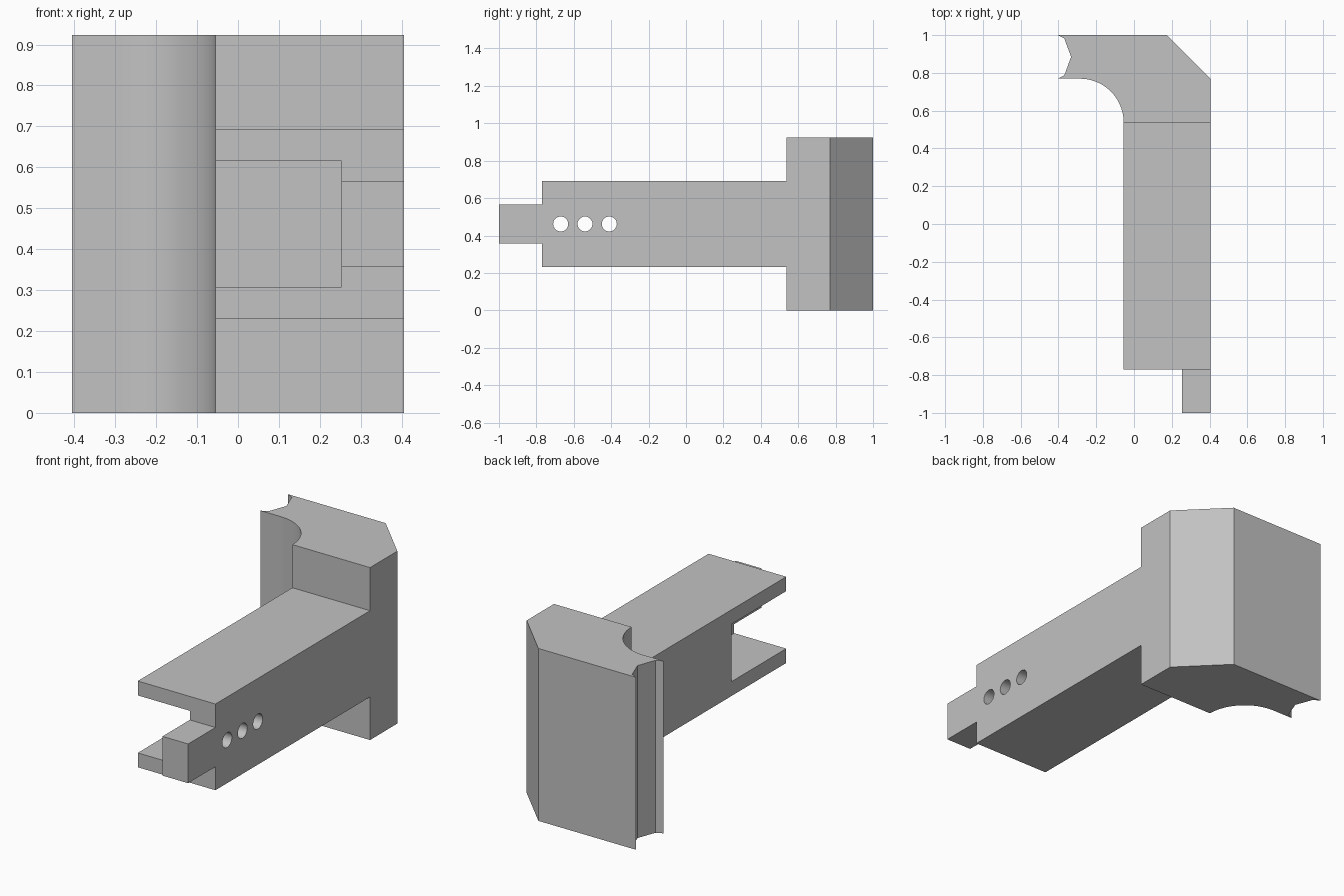
import bpy, bmesh, math
from mathutils import Vector

if "Cube" in bpy.data.objects:
    bpy.data.objects.remove(bpy.data.objects["Cube"], do_unlink=True)

U = 2 / 13            # module of the part
MID = 3 * U           # mid height
RIGHT, INNER, EDGE = -0.055, 0.253, 0.405

grey = bpy.data.materials.new("plain_grey")
grey.use_nodes = True
grey.diffuse_color = (0.54, 0.54, 0.54, 1)
grey.node_tree.nodes["Principled BSDF"].inputs["Base Color"].default_value = (0.54, 0.54, 0.54, 1)


def prism(name, points, direction):
    """Extrude a closed outline of 3D points along a direction."""
    bm = bmesh.new()
    face = bm.faces.new([bm.verts.new(p) for p in points])
    new = bmesh.ops.extrude_face_region(bm, geom=[face])["geom"]
    bmesh.ops.translate(bm, vec=Vector(direction),
                        verts=[g for g in new if isinstance(g, bmesh.types.BMVert)])
    bmesh.ops.recalc_face_normals(bm, faces=bm.faces)
    mesh = bpy.data.meshes.new(name)
    bm.to_mesh(mesh)
    bm.free()
    mesh.materials.append(grey)
    ob = bpy.data.objects.new(name, mesh)
    bpy.context.collection.objects.link(ob)
    return ob


def combine(ob, tool, operation):
    """Apply a boolean and remove the helper."""
    tool.hide_render = True
    mod = ob.modifiers.new("cut", "BOOLEAN")
    mod.operation, mod.object, mod.solver = operation, tool, "EXACT"
    bpy.context.view_layer.objects.active = ob
    bpy.ops.object.modifier_apply(modifier=mod.name)
    bpy.data.objects.remove(tool, do_unlink=True)


# Plan outline: tab, arm, chamfered head with notched end and fillet
radius, back = 1.5 * U, 3.5 * U
plan = [(INNER, -1), (EDGE, -1), (EDGE, 1 - radius), (EDGE - radius, 1),
        (-0.405, 1), (-0.369, 0.982), (-0.333, 0.885), (-0.369, 0.787), (-0.405, 1 - radius)]
for i in range(25):
    a = math.pi / 2 * (1 - i / 24)
    plan.append((RIGHT - radius + radius * math.cos(a), back + radius * math.sin(a)))
plan += [(RIGHT, -5 * U), (INNER, -5 * U)]
bracket = prism("arm_bracket", [(x, y, -0.2) for x, y in plan], (0, 0, 1.4))

# Side outline: stepped heights of tab, arm and head, mirrored about mid height
half = [(-1.2, 0.105), (-5 * U, 0.105), (-5 * U, radius), (back, radius), (back, MID), (1.2, MID)]
side = half + [(y, -h) for y, h in reversed(half)]
combine(bracket, prism("side_shape", [(-1, y, MID + h) for y, h in side], (2, 0, 0)), "INTERSECT")

# Slot open at the front and the right
slot = [(-0.6, -1.2), (INNER, -1.2), (INNER, -5 * U), (INNER, -2 * U), (-0.6, -2 * U)]
slot = [(x, y, MID - U) for x, y in slot if y != -1.2]
slot = [(-0.6, -0.9, MID - U), (INNER, -0.9, MID - U)] + slot
combine(bracket, prism("slot_cutter", slot, (0, 0, 2 * U)), "DIFFERENCE")

# Three pin holes through the remaining wall
for y in (-0.67, -0.54, -0.41):
    ring = [(0.1, y + 0.04 * math.cos(i * math.tau / 32), MID + 0.04 * math.sin(i * math.tau / 32))
            for i in range(32)]
    combine(bracket, prism("hole_cutter", ring, (0.5, 0, 0)), "DIFFERENCE")

bpy.ops.object.select_all(action="DESELECT")
bracket.select_set(True)
bpy.context.view_layer.objects.active = bracket
bpy.ops.object.shade_smooth_by_angle(angle=math.radians(20))
